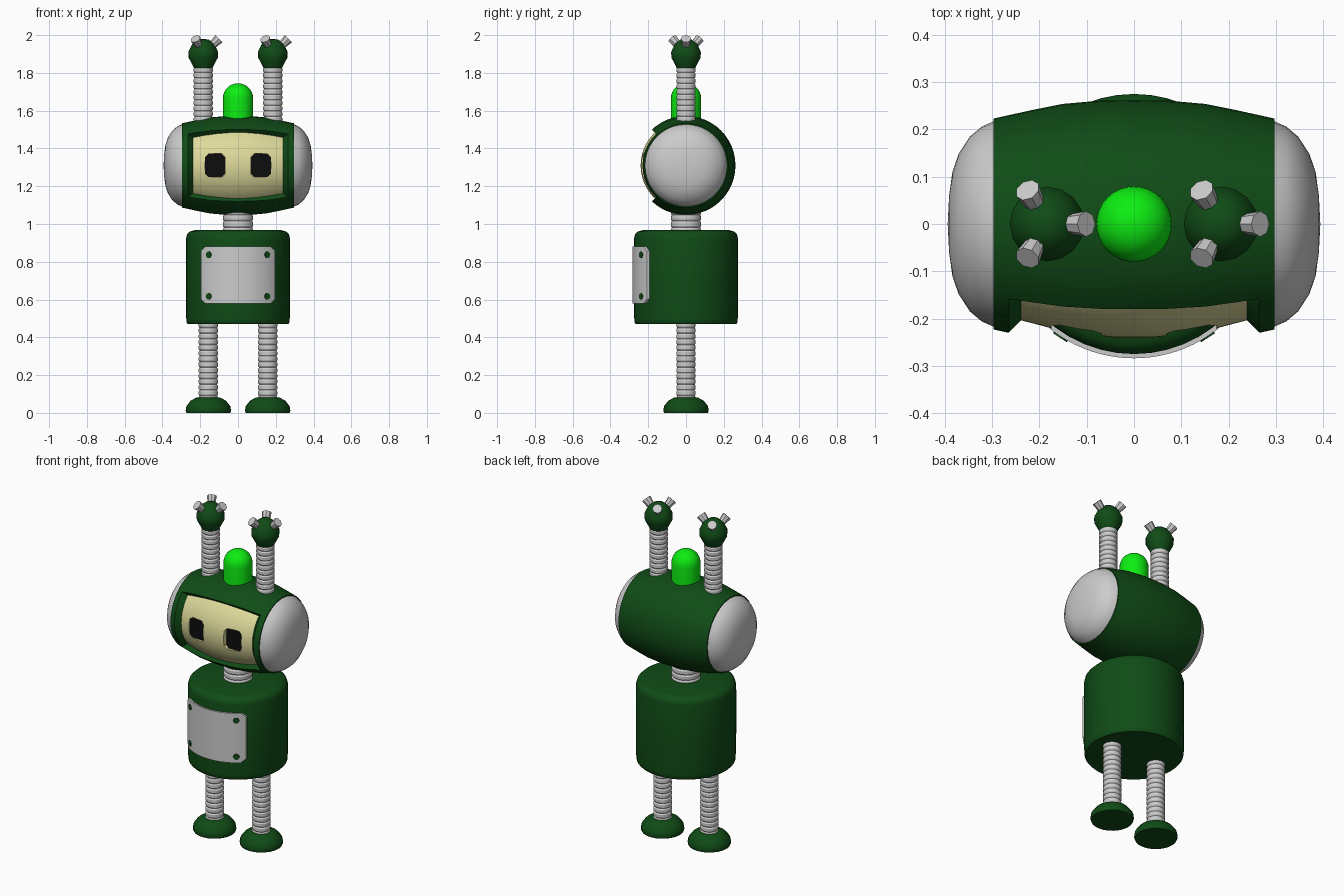
import bpy, bmesh
from math import pi, sin, cos, radians
from mathutils import Vector

if "Cube" in bpy.data.objects:
    bpy.data.objects.remove(bpy.data.objects["Cube"])


def material(name, rgb):
    m = bpy.data.materials.new(name)
    m.diffuse_color = (*rgb, 1)
    m.use_nodes = True
    m.node_tree.nodes["Principled BSDF"].inputs["Base Color"].default_value = m.diffuse_color
    return m


DARK = material("dark_green", (0.005, 0.07, 0.008))
LIME = material("lime", (0.004, 0.85, 0.006))
TAN = material("tan", (0.73, 0.70, 0.33))
BLACK = material("black", (0.004, 0.004, 0.004))
HEAD_Z = 1.31


def finish(name, bm, mat=None, angle=40):
    bmesh.ops.remove_doubles(bm, verts=bm.verts, dist=1e-5)
    bmesh.ops.recalc_face_normals(bm, faces=bm.faces)
    me = bpy.data.meshes.new(name)
    bm.to_mesh(me)
    bm.free()
    ob = bpy.data.objects.new(name, me)
    bpy.context.collection.objects.link(ob)
    if mat:
        me.materials.append(mat)
    smooth(ob, angle)
    return ob


def select(ob):
    bpy.ops.object.select_all(action='DESELECT')
    ob.select_set(True)
    bpy.context.view_layer.objects.active = ob


def smooth(ob, angle=40):
    select(ob)
    bpy.ops.object.shade_smooth_by_angle(angle=radians(angle))


def lathe(name, prof, mat=None, at=(0, 0, 0), axis='Z', segs=32, arc=None, angle=40):
    """Turn (radius, height) points about Z or X; arc=(a0, a1) makes a solid wedge of a closed profile."""
    bm = bmesh.new()
    a0, a1 = arc or (0, 2 * pi)
    rings = []
    for i in range(segs + (1 if arc else 0)):
        a = a0 + (a1 - a0) * i / segs
        pts = [Vector((r * cos(a), r * sin(a), h)) for r, h in prof]
        if axis == 'X':
            pts = [p.zxy for p in pts]
        rings.append([bm.verts.new(p + Vector(at)) for p in pts])
    n = len(prof)
    for i in range(segs):
        p, q = rings[i], rings[(i + 1) % len(rings)]
        for j in range(n if arc else n - 1):
            k = (j + 1) % n
            bm.faces.new((p[j], p[k], q[k], q[j]))
    if arc:
        bm.faces.new(rings[0])
        bm.faces.new(rings[-1])
    return finish(name, bm, mat, angle)


def prism(name, x, z, hx, hz, cut, y0, y1, mat=None):
    """Box along y with chamfered corners in the front outline."""
    bm = bmesh.new()
    pts = [(hx, hz - cut), (hx - cut, hz), (cut - hx, hz), (-hx, hz - cut),
           (-hx, cut - hz), (cut - hx, -hz), (hx - cut, -hz), (hx, cut - hz)]
    f = bm.faces.new([bm.verts.new((x + a, y0, z + b)) for a, b in pts])
    ext = bmesh.ops.extrude_face_region(bm, geom=[f], use_keep_orig=True)
    bmesh.ops.translate(bm, vec=(0, y1 - y0, 0),
                        verts=[v for v in ext['geom'] if isinstance(v, bmesh.types.BMVert)])
    return finish(name, bm, mat, 30)


def boolean(ob, cutter, op='DIFFERENCE'):
    m = ob.modifiers.new("cut", 'BOOLEAN')
    m.operation, m.object, m.solver = op, cutter, 'EXACT'
    select(ob)
    bpy.ops.object.modifier_move_to_index(modifier="cut", index=0)
    bpy.ops.object.modifier_apply(modifier="cut")
    bpy.data.objects.remove(cutter)


def rod(name, p0, p1, r0, r1, segs, mat=None):
    """Straight tapered rod between two points."""
    p0, p1 = Vector(p0), Vector(p1)
    ob = lathe(name, [(0, 0), (r0, 0), (r1, (p1 - p0).length), (0, (p1 - p0).length)], mat, segs=segs)
    ob.rotation_mode = 'QUATERNION'
    ob.rotation_quaternion = (p1 - p0).to_track_quat('Z', 'Y')
    ob.location = p0
    return ob


def hose(name, x, z0, z1, r, ribs):
    """Ribbed tube."""
    h = (z1 - z0) / ribs
    prof = [(0, z0)]
    for i in range(ribs):
        z = z0 + i * h
        prof += [(r - .005, z), (r, z + .25 * h), (r, z + .75 * h)]
    prof += [(r - .005, z1), (0, z1)]
    return lathe(name, prof, at=(x, 0, 0), segs=24, angle=25)


# body and neck
lathe("body", [(0, .47), (.265, .47), (.272, .478), (.274, .5), (.275, .7), (.275, .925),
               (.27, .945), (.255, .96), (.23, .967), (0, .97)], DARK, segs=48)
hose("neck", 0, .95, 1.08, .08, 4)

# chest plate with rivets
plate = lathe("chest_plate", [(0, .5), (.284, .5), (.284, .95), (0, .95)], segs=96)
boolean(plate, prism("plate_outline", 0, .73, .196, .15, .022, -.5, -.18), 'INTERSECT')
smooth(plate, 30)
for x in (-.155, .155):
    for z in (.617, .837):
        d = Vector((x, -(.284 ** 2 - .155 ** 2) ** .5, 0)).normalized()
        up = Vector((0, 0, z))
        rod("plate_rivet", d * .27 + up, d * .287 + up, .019, .017, 16, DARK)

# head shell: barrel along x with a bevelled face opening
half = [(.262, 0), (.261, .07), (.254, .15), (.24, .22), (.223, .297)]
shell = [(0, -.297)] + [(r, -h) for r, h in half[:0:-1]] + half + [(0, .297)]
head = lathe("head_shell", shell, DARK, (0, 0, HEAD_Z), 'X', 48)
A = radians(46.5)
boolean(head, lathe("face_cutter", [(.14, -.235), (.2, -.235), (.3, -.335), (.3, .335), (.2, .235), (.14, .235)],
                    None, (0, 0, HEAD_Z), 'X', 24, (pi - A, pi + A)))
smooth(head, 30)

# face screen with recessed eyes
B = A + .02
front = [(.202, -.245), (.219, -.18), (.232, -.11), (.24, -.04)]
screen = lathe("face_screen", front + [(r, -h) for r, h in front[::-1]] + [(.15, .245), (.15, -.245)],
               TAN, (0, 0, HEAD_Z), 'X', 20, (pi - B, pi + B))
for x in (-.122, .122):
    boolean(screen, prism("eye_cutter", x, HEAD_Z, .053, .063, .017, -.4, -.207))
    prism("eye", x, HEAD_Z, .052, .062, .017, -.211, -.19, BLACK)
smooth(screen, 30)

# ear domes
for s, side in ((-1, "left"), (1, "right")):
    dome = [(.2, .285), (.217, .297), (.206, .322), (.185, .347), (.148, .371),
            (.11, .384), (.06, .391), (0, .394)]
    lathe(side + "_ear_dome", [(r, h * s) for r, h in dome], None, (0, 0, HEAD_Z), 'X', 40)

# top lamp
lathe("lamp", [(0, 1.54), (.08, 1.54), (.08, 1.665)] +
      [(.08 * cos(t * pi / 16), 1.665 + .08 * sin(t * pi / 16)) for t in range(1, 9)], LIME)

for s, side in ((-1, "left"), (1, "right")):
    # raised arm, hand and three fingers
    x = .184 * s
    hose(side + "_arm", x, 1.51, 1.83, .051, 11)
    lathe(side + "_hand", [(0, 1.825), (.048, 1.825), (.077, 1.88), (.079, 1.91), (.057, 1.955),
                           (.03, 1.976), (0, 1.98)], DARK, (x, 0, 0), segs=16)
    for i in range(3):
        a = i * 2 * pi / 3
        rod(side + "_finger", (x + .028 * cos(a), .028 * sin(a), 1.926),
            (x + .083 * cos(a), .083 * sin(a), 1.981), .017, .027, 8)
    # leg and foot
    x = .157 * s
    hose(side + "_leg", x, .06, .48, .051, 14)
    lathe(side + "_foot", [(0, 0), (.116, 0), (.12, .012), (.116, .036), (.094, .064), (.062, .082), (0, .084)],
          DARK, (x, 0, 0), segs=24)
